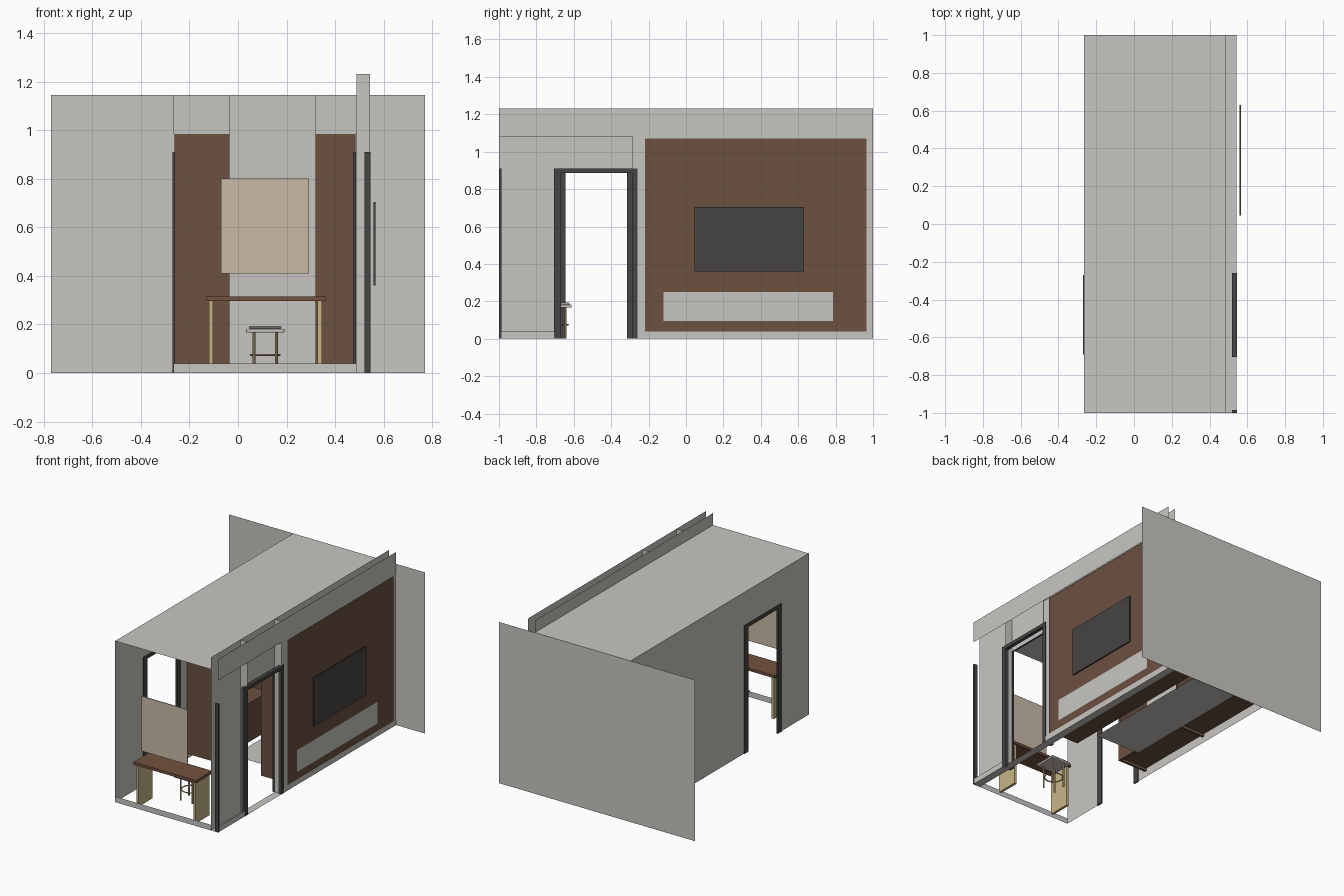
import bpy, bmesh, math
from mathutils import Vector

cube = bpy.data.objects.get("Cube")
if cube:
    bpy.data.objects.remove(cube, do_unlink=True)


def material(name, rgb):
    m = bpy.data.materials.new(name)
    m.use_nodes = True
    m.diffuse_color = (*rgb, 1)
    m.node_tree.nodes["Principled BSDF"].inputs["Base Color"].default_value = (*rgb, 1)
    return m


PLASTER = material("plaster grey", (.575, .568, .54))
WOOD = material("walnut brown", (.147, .082, .051))
DARK = material("dark metal", (.063, .058, .056))
TAN = material("light oak", (.58, .46, .25))
BEIGE = material("beige board", (.584, .491, .386))
DESK = material("desk brown", (.17, .085, .05))


def finish(name, bm, mat):
    me = bpy.data.meshes.new(name)
    bm.to_mesh(me)
    bm.free()
    me.materials.append(mat)
    ob = bpy.data.objects.new(name, me)
    bpy.context.collection.objects.link(ob)
    return ob


def part(name, mat, *boxes):
    """Boxes given as x, y and z ranges; a single number makes a thin sheet."""
    bm = bmesh.new()
    for ranges in boxes:
        r = [v if isinstance(v, tuple) else (v, v) for v in ranges]
        flat = [i for i in range(3) if r[i][0] == r[i][1]]
        if flat:
            a, b = [i for i in range(3) if i != flat[0]]
            corners = []
            for u, v in ((0, 0), (1, 0), (1, 1), (0, 1)):
                p = [s[0] for s in r]
                p[a], p[b] = r[a][u], r[b][v]
                corners.append(bm.verts.new(p))
            bm.faces.new(corners)
        else:
            verts = bmesh.ops.create_cube(bm, size=1)["verts"]
            for vert in verts:
                vert.co = Vector([(s[0] + s[1]) / 2 + vert.co[i] * (s[1] - s[0])
                                  for i, s in enumerate(r)])
    return finish(name, bm, mat)


LEFT, INNER, OUTER = -.265, .488, .543   # wall planes
ROOF, TOP = 1.145, 1.23
D0, D1, DH = -.67, -.285, .885           # doorway
FRONT = -.2                              # front of the storage units
L0, R0 = -.035, .32                      # aisle between the units


def pierced(x, top):
    """A side wall sheet around the doorway."""
    return [(x, (-1, D0), (0, top)), (x, (D0, D1), (DH, top)), (x, (D1, 1), (0, top))]


# Shell
part("back_wall", PLASTER, ((-.77, .77), 1, (0, ROOF)))
part("roof", PLASTER, ((LEFT, INNER), (-1, 1), ROOF))
part("side_wall", PLASTER, *pierced(LEFT, ROOF))
part("inner_wall", PLASTER, *pierced(INNER, TOP))
part("outer_wall", PLASTER, (OUTER - .004, (D1, 1), (0, 1.08)))
part("upper_band", PLASTER, (OUTER, (-1, 1), (1.08, TOP)))
part("door_fins", PLASTER, *[((INNER, OUTER), y, (0, TOP)) for y in (D0, D1)])
part("wall_sill", PLASTER, ((INNER, OUTER), (-1, 1), 0))
part("plinth", PLASTER,
     ((LEFT, INNER), -1, (0, .04)),
     (OUTER, (-1, -.7), (0, .04)),
     (OUTER, (-.26, 1), (0, .04)))
part("aisle_floor", PLASTER, ((L0, R0), (0, 1), .01))


# Door frames
def frame(name, x0, x1, y0, y1, o0, o1):
    part(name, DARK,
         ((x0, x1), (y0, o0), (0, .91)),
         ((x0, x1), (o1, y1), (0, .91)),
         ((x0, x1), (o0, o1), (DH, .91)))


frame("outer_door_frame", .52, .545, -.705, -.26, -.668, -.288)
frame("inner_door_frame", .474, .486, -.705, -.26, -.668, -.288)
frame("far_door_frame", -.27, -.26, -.69, -.27, -.645, -.315)
part("front_post", DARK, ((.52, .545), (-1, -.986), (0, .91)))

# Media wall
part("media_panel", WOOD, (OUTER + .002, (-.22, .965), (.04, 1.07)))
part("media_console", PLASTER, (OUTER + .005, (-.12, .785), (.095, .25)))
part("screen", DARK, ((.558, .567), (.045, .63), (.36, .705)))

# Storage units either side of the aisle
part("right_cabinet", WOOD, ((R0, INNER - .004), (FRONT, .995), (.04, .985)))
t = .015
part("left_shelving", WOOD,
     *[((LEFT + .004, L0), (y, y + t), (.04, .985)) for y in (FRONT, .39, .98)],
     *[((LEFT + .004, L0), (FRONT + t, .98), (z, z + t)) for z in (.06, .3, .97)],
     ((L0 - t, L0), (FRONT + t, .98), (.04, .3)))
part("bulkheads", PLASTER,
     ((LEFT, L0), FRONT, (.985, ROOF)),
     ((R0, INNER), FRONT, (.985, ROOF)))

# Desk and board
part("desk_top", DESK, ((-.132, .36), (-.985, -.805), (.296, .315)))
part("desk_legs", TAN, *[((x, x + .018), (-.97, -.815), (0, .296)) for x in (-.12, .328)])
part("pin_board", BEIGE, ((-.07, .293), (-.985, -.98), (.41, .8)))

# Stool
SX, SY = .112, -.69
for name, half, z0, z1 in (("stool_seat", .079, .166, .182), ("stool_cushion", .068, .182, .193)):
    seat = part(name, PLASTER, ((SX - half, SX + half), (SY - half, SY + half), (z0, z1)))
    bev = seat.modifiers.new("rounding", "BEVEL")
    bev.width, bev.segments = .005, 2
bm = bmesh.new()
for sx in (-1, 1):
    for sy in (-1, 1):
        leg = bmesh.ops.create_cone(bm, cap_ends=True, segments=10, radius1=.006,
                                    radius2=.006, depth=.166)["verts"]
        bmesh.ops.translate(bm, verts=leg, vec=(SX + sx * .046, SY + sy * .046, .083))
finish("stool_legs", bm, TAN)
bpy.ops.mesh.primitive_torus_add(major_radius=.06, minor_radius=.004, major_segments=32,
                                 minor_segments=8, location=(SX, SY, .075))
ring = bpy.context.object
ring.name = "stool_foot_ring"
ring.data.materials.append(TAN)
bpy.ops.object.shade_smooth_by_angle(angle=math.radians(40))
